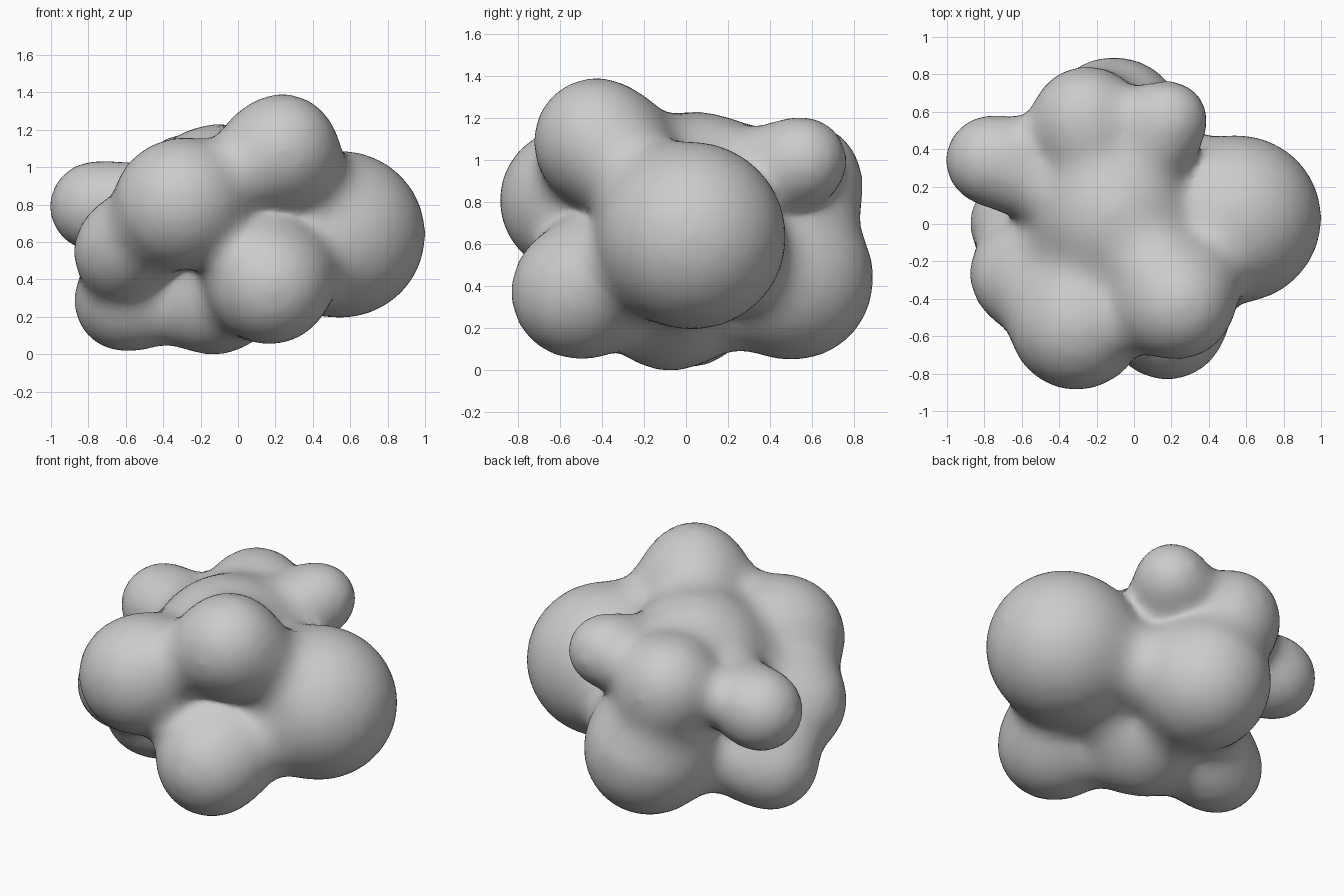
import bpy, bmesh, math
from mathutils import Vector, Matrix

if "Cube" in bpy.data.objects:
    bpy.data.objects.remove(bpy.data.objects["Cube"])

# Lobes of the blob: x, y, z, radius
LOBES = {
    "right": (0.56, 0.03, 0.64, 0.44),
    "top_front": (0.24, -0.43, 1.10, 0.288),
    "low_front": (0.18, -0.52, 0.37, 0.31),
    "left_front": (-0.31, -0.55, 0.81, 0.335),
    "knob": (-0.77, 0.34, 0.79, 0.235),
    "flank": (-0.63, -0.28, 0.56, 0.235),
    "foot": (-0.62, 0.02, 0.27, 0.245),
    "bottom": (-0.12, -0.08, 0.27, 0.26),
    "low_back": (-0.10, 0.52, 0.42, 0.365),
    "back_knob": (0.19, 0.56, 1.00, 0.197),
    "top_back": (-0.27, 0.57, 0.91, 0.255),
    "core": (-0.11, 0.05, 0.82, 0.39),
}
# Bridges between neighbouring lobes, with how much they narrow midway
LINKS = [
    ("right", "core", 0.27), ("top_front", "core", 0.17),
    ("low_front", "core", 0.17), ("left_front", "core", 0.2),
    ("knob", "core", 0.27), ("flank", "core", 0.15),
    ("foot", "core", 0.2), ("bottom", "core", 0.1),
    ("low_back", "core", 0.2), ("back_knob", "core", 0.17),
    ("top_back", "core", 0.12),
    ("right", "top_front", 0.32), ("right", "low_front", 0.32),
    ("right", "low_back", 0.4), ("right", "bottom", 0.28),
    ("top_front", "left_front", 0.32), ("left_front", "flank", 0.1),
    ("flank", "foot", 0.15), ("low_front", "bottom", 0.2),
    ("low_front", "left_front", 0.5), ("bottom", "foot", 0.15),
    ("bottom", "low_back", 0.22), ("top_back", "low_back", 0.1),
    ("top_back", "back_knob", 0.3), ("foot", "low_back", 0.38),
    ("knob", "top_back", 0.45),
]
BLEND = 0.035
BALLS = {n: (Vector(b[:3]), b[3]) for n, b in LOBES.items()}
ARMS = []
for n, m, pinch in LINKS:
    (a, ra), (b, rb) = BALLS[n], BALLS[m]
    ARMS.append((a, b - a, (b - a).length_squared, ra, rb, pinch))


def arm_radius(t, ra, rb, pinch):
    return (ra + (rb - ra) * t) * (1 - pinch * 4 * t * (1 - t))


def field(p):
    """Smooth union distance and its outward direction."""
    total, grad = 1e-30, Vector()
    parts = list(BALLS.values())
    for a, ab, l2, ra, rb, pinch in ARMS:
        t = min(0.75, max(0.25, (p - a).dot(ab) / l2))
        parts.append((a + ab * t, arm_radius(t, ra, rb, pinch)))
    for c, r in parts:
        v = p - c
        d = v.length
        if d - r < 0.4:
            w = math.exp(-(d - r) / BLEND)
            total += w
            grad += v * (w / max(d, 1e-6))
    return -BLEND * math.log(total), grad / total


# Overlapping spheres merged into one skin
bm = bmesh.new()


def ball(c, r):
    bmesh.ops.create_icosphere(bm, subdivisions=3, radius=r,
                               matrix=Matrix.Translation(c))


for c, r in BALLS.values():
    ball(c, r + 0.02)
for a, ab, l2, ra, rb, pinch in ARMS:
    for t in (0.25, 0.4, 0.5, 0.6, 0.75):
        ball(a + ab * t, arm_radius(t, ra, rb, pinch) + 0.02)
mesh = bpy.data.meshes.new("blob")
bm.to_mesh(mesh)
bm.free()
blob = bpy.data.objects.new("blob", mesh)
bpy.context.collection.objects.link(blob)
bpy.context.view_layer.objects.active = blob
blob.select_set(True)
remesh = blob.modifiers.new("skin", "REMESH")
remesh.mode = 'VOXEL'
remesh.voxel_size = 0.035
soften = blob.modifiers.new("soften", "SMOOTH")
soften.factor = 0.5
soften.iterations = 5
bpy.ops.object.modifier_apply(modifier="skin")
bpy.ops.object.modifier_apply(modifier="soften")

# Keep only the outer skin, dropping any inner pocket
bm = bmesh.new()
bm.from_mesh(blob.data)
seen, stack = set(), [max(bm.verts, key=lambda v: v.co.x)]
while stack:
    v = stack.pop()
    if v not in seen:
        seen.add(v)
        stack += [e.other_vert(v) for e in v.link_edges]
bmesh.ops.delete(bm, geom=[v for v in bm.verts if v not in seen], context='VERTS')

# Pull the skin onto the blended surface
for v in bm.verts:
    p = v.co.copy()
    for _ in range(5):
        d, g = field(p)
        if abs(d) < 0.002:
            break
        p -= g * (max(-0.05, min(0.05, d)) / max(g.length_squared, 0.3))
    v.co = p
for _ in range(4):
    bmesh.ops.smooth_vert(bm, verts=bm.verts[:], factor=0.5,
                          use_axis_x=True, use_axis_y=True, use_axis_z=True)
bm.to_mesh(blob.data)
bm.free()
bpy.ops.object.shade_smooth()
